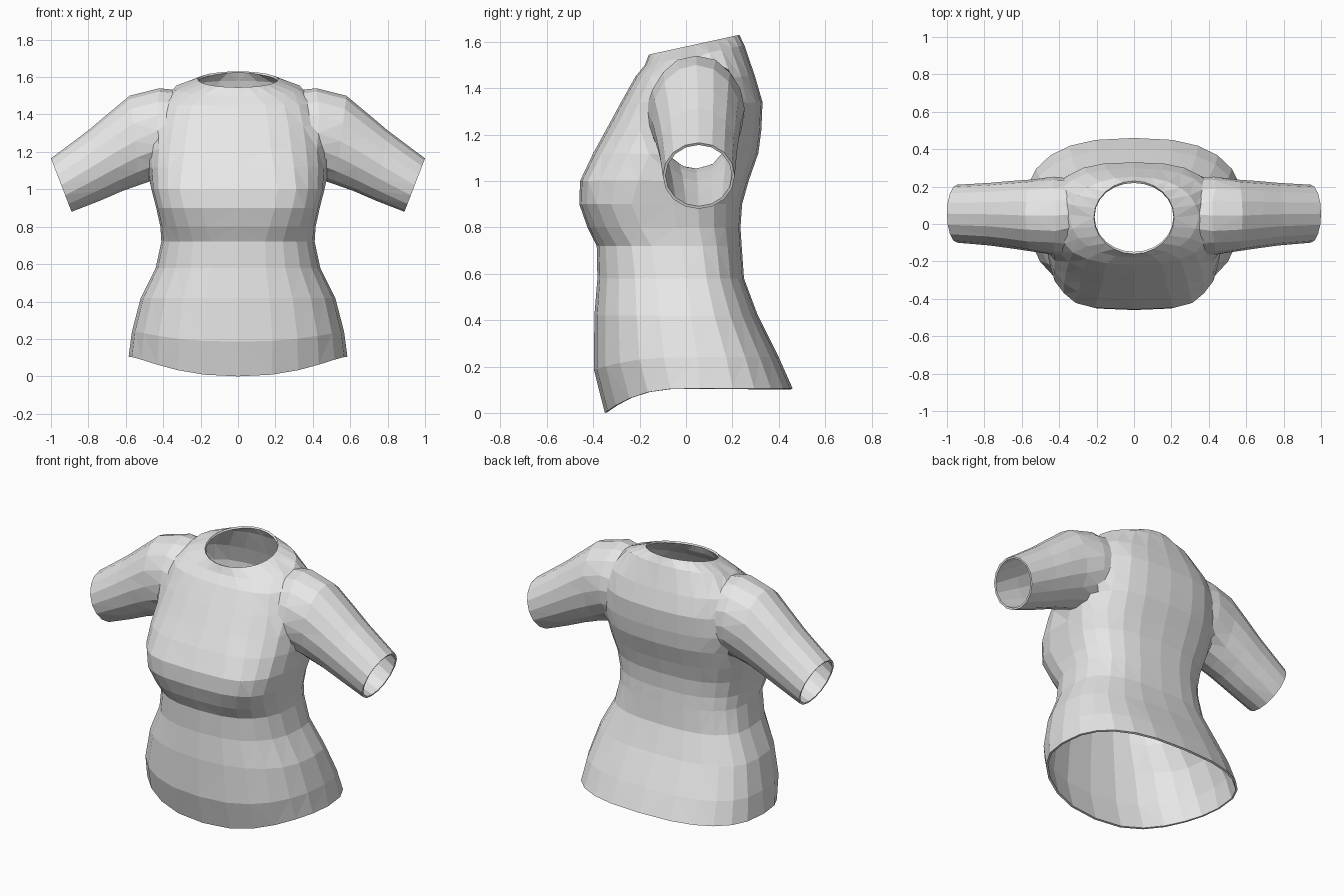
import bpy, bmesh, math
from mathutils import Vector

if "Cube" in bpy.data.objects:
    bpy.data.objects.remove(bpy.data.objects["Cube"])

SEGS = 24
openings = []   # centre points of the caps that get cut open


def sgn_pow(v, p):
    return math.copysign(abs(v) ** p, v)


def loft(bm, rings):
    """Skin a list of point rings and close both ends with triangle fans."""
    loops = [[bm.verts.new(p) for p in ring] for ring in rings]
    n = len(loops[0])
    for a, b in zip(loops, loops[1:]):
        for i in range(n):
            j = (i + 1) % n
            bm.faces.new((a[i], a[j], b[j], b[i]))
    centres = []
    for loop in (loops[0], loops[-1]):
        c = sum((v.co for v in loop), Vector()) / n
        mid = bm.verts.new(c)
        for i in range(n):
            bm.faces.new((loop[i], loop[(i + 1) % n], mid))
        centres.append(c)
    return centres


def make_object(name, bm):
    bmesh.ops.triangulate(bm, faces=[f for f in bm.faces if len(f.verts) > 3])
    bmesh.ops.recalc_face_normals(bm, faces=bm.faces)
    mesh = bpy.data.meshes.new(name)
    bm.to_mesh(mesh)
    bm.free()
    obj = bpy.data.objects.new(name, mesh)
    bpy.context.collection.objects.link(obj)
    return obj


# Torso rings: z, half width, side y, front y, back y, front and back
# squareness, dip of the front hem, tilt along y
TORSO = [
    (0.105, 0.585, 0.06, -0.350, 0.460, 2.3, 2.6, 0.105, 0),
    (0.240, 0.567, 0.05, -0.397, 0.400, 2.4, 2.6, 0.04, 0),
    (0.420, 0.520, 0.02, -0.395, 0.310, 2.4, 2.6, 0, 0),
    (0.580, 0.440, 0.00, -0.382, 0.250, 2.5, 2.6, 0, 0),
    (0.720, 0.410, -0.02, -0.385, 0.240, 2.6, 2.6, 0, 0),
    (0.800, 0.415, -0.04, -0.425, 0.235, 3.0, 2.6, 0, 0),
    (0.900, 0.437, -0.05, -0.460, 0.242, 3.4, 2.6, 0, 0),
    (1.000, 0.468, -0.03, -0.457, 0.270, 3.4, 2.6, 0, 0),
    (1.120, 0.475, 0.00, -0.400, 0.312, 3.0, 2.6, 0, 0),
    (1.220, 0.475, 0.03, -0.345, 0.325, 2.7, 2.6, 0, 0),
    (1.340, 0.460, 0.05, -0.280, 0.330, 2.6, 2.6, 0, 0),
    (1.450, 0.430, 0.05, -0.218, 0.298, 2.5, 2.5, 0, 0),
    (1.535, 0.340, 0.04, -0.178, 0.252, 2.2, 2.2, 0, 0.2),
    (1.580, 0.215, 0.035, -0.160, 0.230, 2.0, 2.0, 0, 0.218),
]


def torso_ring(z, w, yc, yf, yb, nf, nb, dip, tilt):
    pts = []
    for i in range(SEGS):
        a = 2 * math.pi * i / SEGS
        c, s = math.cos(a), math.sin(a)
        n, depth = (nb, yb - yc) if s >= 0 else (nf, yc - yf)
        x = w * sgn_pow(c, 2 / n)
        y = yc + depth * sgn_pow(s, 2 / n)
        pts.append(Vector((x, y, z + tilt * y - dip * max(0, -y / 0.35) ** 2.5)))
    return pts


bm = bmesh.new()
openings += loft(bm, [torso_ring(*r) for r in TORSO])
shirt = make_object("shirt", bm)

# Sleeve rings: top x, top z, bottom x, bottom z, front y, back y
SLEEVE = [
    (0.22, 1.520, 0.22, 1.150, -0.08, 0.20),
    (0.42, 1.540, 0.40, 1.080, -0.17, 0.26),
    (0.58, 1.500, 0.52, 1.020, -0.15, 0.24),
    (0.70, 1.400, 0.62, 0.990, -0.13, 0.23),
    (0.80, 1.315, 0.74, 0.938, -0.115, 0.22),
    (1.00, 1.165, 0.89, 0.880, -0.10, 0.21),
]


def sleeve_ring(side, tx, tz, bx, bz, yf, yb):
    pts = []
    for i in range(16):
        a = 2 * math.pi * i / 16
        u = (1 + math.cos(a)) / 2
        y = (yf + yb) / 2 + (yb - yf) / 2 * math.sin(a)
        pts.append(Vector((side * (bx + (tx - bx) * u), y, bz + (tz - bz) * u)))
    return pts


bm = bmesh.new()
for side in (1, -1):
    openings.append(loft(bm, [sleeve_ring(side, *r) for r in SLEEVE])[1])
sleeves = make_object("sleeves", bm)

# Fuse sleeves and torso into one skin
fuse = shirt.modifiers.new("fuse", 'BOOLEAN')
fuse.operation = 'UNION'
fuse.solver = 'EXACT'
fuse.object = sleeves
fused = bpy.data.meshes.new_from_object(
    shirt.evaluated_get(bpy.context.evaluated_depsgraph_get()))
shirt.modifiers.clear()
shirt.data = fused
bpy.data.objects.remove(sleeves)

# Clean and soften the armhole seam, then open neck, hem and cuffs
bm = bmesh.new()
bm.from_mesh(fused)
caps = [v for v in bm.verts if any((v.co - c).length < 0.004 for c in openings)]
bmesh.ops.delete(bm, geom=caps, context='VERTS')
bmesh.ops.remove_doubles(bm, verts=bm.verts, dist=0.02)
seam = [v for v in bm.verts if 0.34 < abs(v.co.x) < 0.56 and 0.98 < v.co.z < 1.5]
bmesh.ops.smooth_vert(bm, verts=seam, factor=0.35,
                      use_axis_x=True, use_axis_y=True, use_axis_z=True)
bm.to_mesh(fused)
bm.free()

# Cloth thickness
cloth = shirt.modifiers.new("cloth", 'SOLIDIFY')
cloth.thickness = 0.012
cloth.offset = -1

grey = bpy.data.materials.new("light grey cloth")
grey.diffuse_color = (0.8, 0.8, 0.8, 1)
grey.use_nodes = True
grey.node_tree.nodes["Principled BSDF"].inputs["Base Color"].default_value = grey.diffuse_color
fused.materials.clear()
fused.materials.append(grey)
